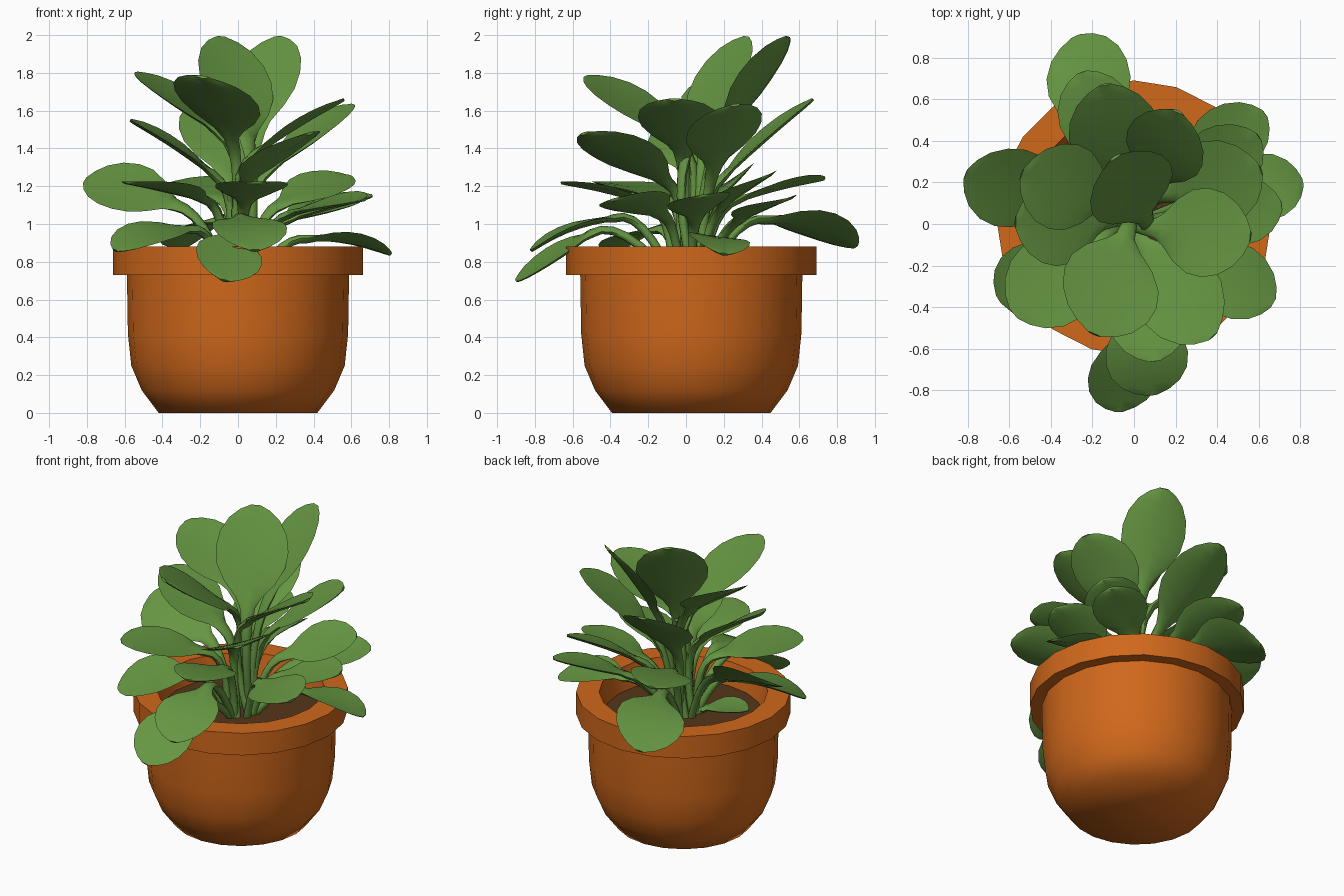
import bpy, bmesh, math
from mathutils import Vector, Matrix

cube = bpy.data.objects.get("Cube")
if cube:
    bpy.data.objects.remove(cube, do_unlink=True)


def make_material(name, colour):
    mat = bpy.data.materials.new(name)
    mat.use_nodes = True
    mat.diffuse_color = (*colour, 1)
    mat.node_tree.nodes["Principled BSDF"].inputs["Base Color"].default_value = (*colour, 1)
    return mat


terracotta = make_material("terracotta", (0.63, 0.138, 0.011))
leaf_green = make_material("leaf green", (0.13, 0.302, 0.054))
soil_brown = make_material("soil brown", (0.09, 0.036, 0.01))


def finish(bm, name, material, angle):
    """Turn a bmesh into a smooth shaded object."""
    bmesh.ops.recalc_face_normals(bm, faces=bm.faces)
    mesh = bpy.data.meshes.new(name)
    bm.to_mesh(mesh)
    bm.free()
    mesh.materials.append(material)
    obj = bpy.data.objects.new(name, mesh)
    bpy.context.collection.objects.link(obj)
    bpy.ops.object.select_all(action='DESELECT')
    obj.select_set(True)
    bpy.context.view_layer.objects.active = obj
    bpy.ops.object.shade_smooth_by_angle(angle=math.radians(angle))
    return obj


def loft(bm, rings):
    """Bridge a list of point rings and cap both ends."""
    loops = [[bm.verts.new(p) for p in ring] for ring in rings]
    n = len(loops[0])
    for low, high in zip(loops, loops[1:]):
        for i in range(n):
            j = (i + 1) % n
            bm.faces.new((low[i], low[j], high[j], high[i]))
    bm.faces.new(loops[0])
    bm.faces.new(loops[-1])


POT_CENTRE = Vector((0, 0.028, 0))
SIDES = 20


def turned(name, profile, material):
    """Lathe a (radius, height) profile around the pot axis."""
    bm = bmesh.new()
    rings = []
    for radius, z in profile:
        angles = [math.tau * i / SIDES for i in range(SIDES)]
        rings.append([POT_CENTRE + Vector((radius * math.cos(a), radius * math.sin(a), z))
                      for a in angles])
    loft(bm, rings)
    return finish(bm, name, material, 62)


# Pot: rounded body, overhanging rim and hollow inside
SOIL_Z = 0.73
turned("pot", [(0.42, 0), (0.51, 0.12), (0.565, 0.25), (0.583, 0.42), (0.588, 0.73),
               (0.662, 0.73), (0.662, 0.88), (0.52, 0.88), (0.48, 0.68)], terracotta)
turned("soil", [(0.48, SOIL_Z - 0.04), (0.492, SOIL_Z)], soil_brown)

# Leaf outline: position along the blade and relative half width
OUTLINE = [(0.1, 0.36), (0.24, 0.7), (0.4, 0.94), (0.56, 1), (0.72, 0.92),
           (0.86, 0.7), (0.95, 0.42), (1, 0.14)]
STEM_RADIUS = 0.023
STEM_STEPS = 7


def bezier(a, b, c, t):
    point = a * (1 - t) ** 2 + b * 2 * t * (1 - t) + c * t * t
    tangent = (b - a) * (1 - t) + (c - b) * t
    return point, tangent.normalized()


def make_leaf(name, base, tip, width, roll=0, arch=0.02):
    """Loft a stem that flares into a thin, slightly cupped blade."""
    base, tip = Vector(base), Vector(tip)
    direction = (tip - base).normalized()
    side = direction.cross(Vector((0, 0, 1))).normalized()
    side = Matrix.Rotation(math.radians(roll), 3, direction) @ side
    outward = Vector((base.x, base.y, 0))
    if outward.length > 0.08:
        outward = outward.normalized() * 0.08
    root = outward + Vector((0.01, 0.01, SOIL_Z - 0.02))
    bend = base - direction * (base - root).length * 0.35
    middle = (base + tip) / 2 + side.cross(direction) * arch * 2

    # Each section: point, tangent, half width, half thickness, cupping
    sections = []
    for i in range(STEM_STEPS):
        t = i / (STEM_STEPS - 1)
        point, tangent = bezier(root, bend, base, t)
        sections.append((point, tangent, STEM_RADIUS + 0.025 * t ** 3, STEM_RADIUS, 0))
    for t, spread in OUTLINE:
        point, tangent = bezier(base, middle, tip, t)
        half = spread * width / 2
        sections.append((point, tangent, half, 0.015 - 0.007 * t, 0.025 * spread))

    rings = []
    for point, tangent, half, thick, cup in sections:
        across = (side - tangent * side.dot(tangent)).normalized()
        normal = across.cross(tangent)
        ring = []
        for k in range(8):
            c, s = math.cos(math.tau * k / 8), math.sin(math.tau * k / 8)
            ring.append(point + across * half * c + normal * (thick * s + cup * (c * c - 0.5)))
        rings.append(ring)
    bm = bmesh.new()
    loft(bm, rings)
    return finish(bm, name, leaf_green, 50)


# Leaves: blade base, blade tip, width, then optional roll and arch
upper_leaves = [
    ((0.1, 0.2, 1.48), (0.21, 0.54, 1.99), 0.4, -9),
    ((0.05, 0.03, 1.44), (-0.09, 0.32, 1.99), 0.45, 8),
    ((-0.04, -0.06, 1.46), (-0.19, -0.53, 1.78), 0.49, -11),
    ((-0.12, 0.12, 1.5), (-0.54, 0.24, 1.8), 0.43, -6),
    ((0.1, -0.02, 1.38), (0.56, -0.06, 1.66), 0.43),
    ((0.18, 0.15, 1.3), (0.61, 0.26, 1.63), 0.42, 9),
    ((-0.05, 0.2, 1.25), (-0.14, 0.67, 1.66), 0.44),
]
middle_leaves = [
    ((-0.14, 0.02, 1.27), (-0.57, 0.01, 1.55), 0.43, -6),
    ((-0.33, 0.13, 1.1), (-0.81, 0.24, 1.23), 0.46, -32),
    ((-0.08, 0.28, 1.13), (-0.25, 0.73, 1.24), 0.38, -8),
    ((0.22, 0.2, 1.1), (0.6, 0.42, 1.25), 0.36, 18),
    ((0.25, 0.28, 1.02), (0.63, 0.53, 1.13), 0.34, 10),
    ((0.28, 0.05, 1.03), (0.71, 0.09, 1.15), 0.34, 10),
    ((0.27, -0.13, 1.05), (0.67, -0.38, 1.13), 0.37, 14),
    ((0.04, -0.1, 1.22), (0.38, -0.54, 1.48), 0.44, 12),
    ((0.04, -0.22, 1.12), (0.1, -0.66, 1.22), 0.39),
    ((-0.18, -0.1, 1.13), (-0.58, -0.43, 1.22), 0.44),
]
lower_leaves = [
    ((-0.1, 0.43, 1.02), (-0.28, 0.9, 0.88), 0.43, -16, 0.05),
    ((0.37, 0.13, 0.92), (0.81, 0.2, 0.84), 0.33, -8, 0.04),
    ((-0.03, -0.5, 0.95), (-0.07, -0.9, 0.7), 0.36, -16, 0.01),
    ((0.02, -0.38, 1.03), (0.09, -0.82, 0.86), 0.4, 0, 0.04),
    ((-0.25, -0.14, 0.97), (-0.65, -0.36, 0.86), 0.4, -13, 0.04),
    ((-0.1, -0.05, 0.76), (-0.36, -0.16, 0.78), 0.24),
]
for tier, leaves in (("upper", upper_leaves), ("middle", middle_leaves), ("lower", lower_leaves)):
    for number, leaf in enumerate(leaves, 1):
        make_leaf(f"{tier}_leaf_{number}", *leaf)
